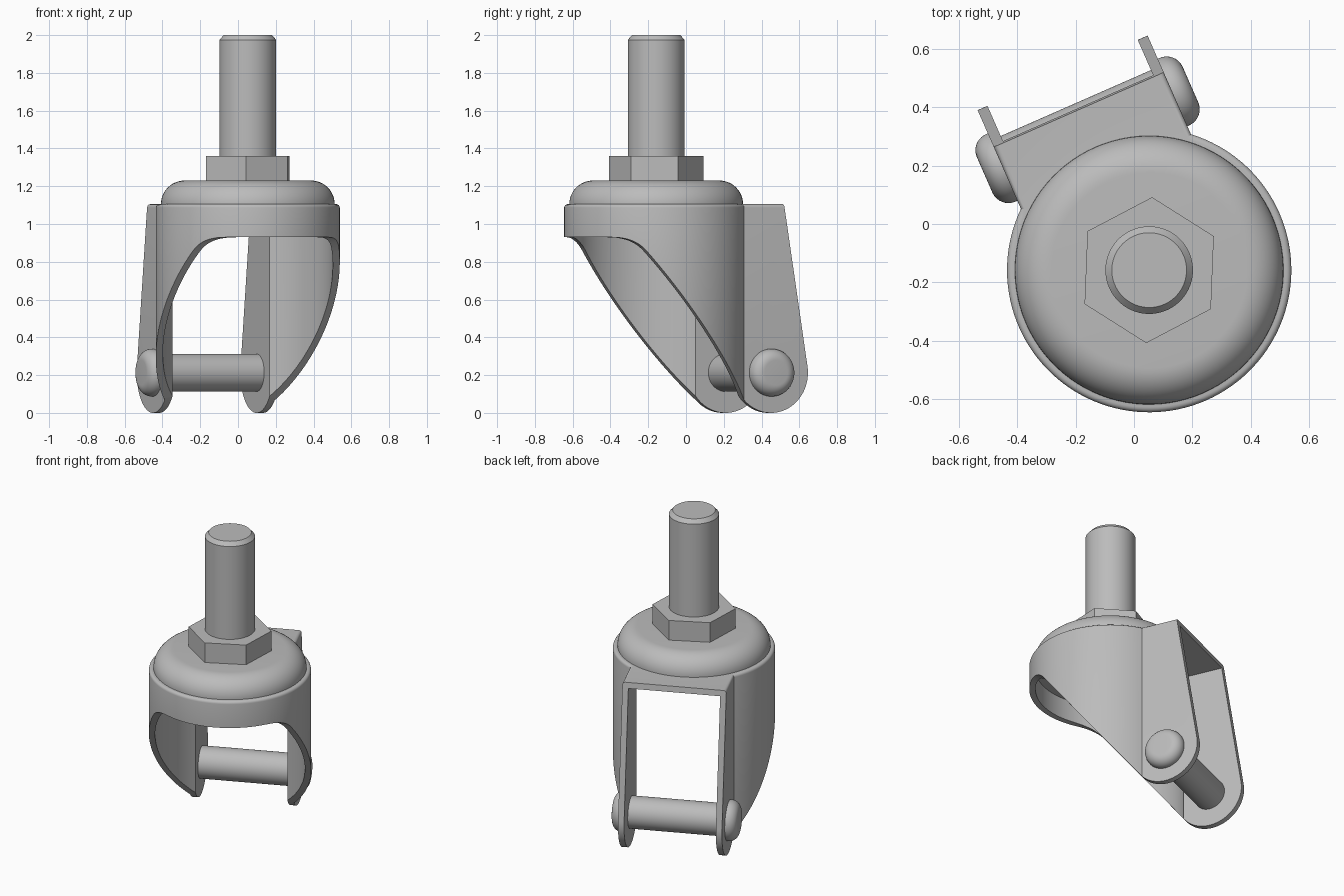
import bpy, bmesh
from math import sin, cos, pi, radians, sqrt, atan2, acos, hypot
from mathutils import Matrix, Vector

cube = bpy.data.objects.get("Cube")
if cube:
    bpy.data.objects.remove(cube, do_unlink=True)

steel = bpy.data.materials.new("grey_steel")
steel.use_nodes = True
GREY = (0.5, 0.5, 0.5, 1)
steel.diffuse_color = GREY
steel.node_tree.nodes["Principled BSDF"].inputs["Base Color"].default_value = GREY

# The swivel frame: stem axis at the origin, local +y points along the fork arms
FRAME = Matrix.Translation((0.052, -0.158, 0)) @ Matrix.Rotation(radians(23.7), 4, "Z")


def finish(name, bm):
    bmesh.ops.recalc_face_normals(bm, faces=bm.faces)
    mesh = bpy.data.meshes.new(name)
    bm.to_mesh(mesh)
    bm.free()
    mesh.materials.append(steel)
    obj = bpy.data.objects.new(name, mesh)
    bpy.context.collection.objects.link(obj)
    obj.matrix_world = FRAME
    return obj


def activate(obj):
    bpy.ops.object.select_all(action="DESELECT")
    obj.select_set(True)
    bpy.context.view_layer.objects.active = obj


def smooth(obj):
    activate(obj)
    bpy.ops.object.shade_smooth_by_angle(angle=radians(25))


def prism(name, points, offset, top_bevel=0):
    """Extrude a closed outline by an offset, optionally rounding its top rim."""
    bm = bmesh.new()
    face = bm.faces.new([bm.verts.new(p) for p in points])
    moved = bmesh.ops.extrude_face_region(bm, geom=[face])["geom"]
    verts = [g for g in moved if isinstance(g, bmesh.types.BMVert)]
    bmesh.ops.translate(bm, verts=verts, vec=offset)
    if top_bevel:
        rim = [e for e in bm.edges if all(v in verts for v in e.verts)]
        bmesh.ops.bevel(bm, geom=rim, offset=top_bevel, segments=4,
                        profile=0.5, affect="EDGES")
    return finish(name, bm)


def lathe(name, profile, steps=96, matrix=Matrix()):
    """Spin a radius/height profile around z."""
    bm = bmesh.new()
    verts = [bm.verts.new((r, 0, z)) for r, z in profile]
    edges = [bm.edges.new(pair) for pair in zip(verts, verts[1:])]
    bmesh.ops.spin(bm, geom=verts + edges, cent=(0, 0, 0), axis=(0, 0, 1),
                   angle=2 * pi, steps=steps, use_merge=True)
    bmesh.ops.remove_doubles(bm, verts=bm.verts, dist=1e-5)
    bm.transform(matrix)
    obj = finish(name, bm)
    smooth(obj)
    return obj


def arc(cx, cy, r, start, end, steps):
    return [(cx + r * cos(start + (end - start) * i / steps),
             cy + r * sin(start + (end - start) * i / steps)) for i in range(steps + 1)]


def boolean(obj, cutter, operation):
    mod = obj.modifiers.new("cut", "BOOLEAN")
    mod.operation, mod.object, mod.solver = operation, cutter, "EXACT"
    activate(obj)
    bpy.ops.object.modifier_apply(modifier=mod.name)
    bpy.data.objects.remove(cutter, do_unlink=True)


def plan(radius, half_width, back, z):
    """Round housing that runs into two straight arms."""
    kink = atan2(sqrt(radius ** 2 - half_width ** 2), half_width)
    outline = arc(0, 0, radius, pi - kink, 2 * pi + kink, 96)
    outline += [(half_width, back), (-half_width, back)]
    return [(x, y, z) for x, y in outline]


TOP, RING, WALL = 1.105, 0.93, 0.037
AXLE_Y, AXLE_Z, ARM_R = 0.525, 0.213, 0.213

# Fork housing: hollow shell
fork = prism("fork_housing", plan(0.487, 0.318, 0.9, -0.1), (0, 0, TOP + 0.1), 0.018)
hollow = prism("hollow_cutter", plan(0.487 - WALL, 0.318 - WALL, 1.1, -0.3),
               (0, 0, TOP - WALL + 0.3))
boolean(fork, hollow, "DIFFERENCE")

# Side outline: ring, filleted slanting edge, round arm end, leaning rear edge
slant = Vector((0.614, -0.789))
corner = Vector((-0.297, RING))
a, b = corner - Vector((0.09, 0)), corner + slant * 0.09
fillet = [a.lerp(corner, t / 10).lerp(corner.lerp(b, t / 10), t / 10) for t in range(11)]
dy, dz = 0.60 - AXLE_Y, TOP - AXLE_Z
rear = atan2(dz, dy) - acos(ARM_R / hypot(dy, dz))
front = atan2(-slant.x, slant.y)
side = [(-0.7, 1.3), (-0.7, RING)] + [tuple(p) for p in fillet]
side += arc(AXLE_Y, AXLE_Z, ARM_R, front, rear, 40) if front > 0 else \
    arc(AXLE_Y, AXLE_Z, ARM_R, front + 2 * pi, rear + 2 * pi, 40)
side += [(0.60, TOP), (0.57, 1.3)]
keep = prism("side_cutter", [(-0.7, y, z) for y, z in side], (1.4, 0, 0))
boolean(fork, keep, "INTERSECT")
smooth(fork)

# Swivel cap with a rounded shoulder
lathe("swivel_cap", [(0, TOP - 0.01), (0.46, TOP - 0.01)]
      + arc(0.335, TOP, 0.125, 0, pi / 2, 12) + [(0, TOP + 0.125)])

# Hexagonal nut
hexagon = arc(0, 0, 0.25, radians(4), radians(304), 5)
prism("hex_nut", [(x, y, 1.225) for x, y in hexagon], (0, 0, 0.135))

# Stem with a chamfered tip
lathe("stem", [(0, 1.35), (0.15, 1.35), (0.15, 1.975), (0.128, 2.0), (0, 2.0)])

# Axle and its rounded heads
across = Matrix.Translation((0, AXLE_Y, AXLE_Z)) @ Matrix.Rotation(pi / 2, 4, "Y")
lathe("axle", [(0, -0.3), (0.1, -0.3), (0.1, 0.3), (0, 0.3)], 64, across)
head = [(0, 0.31), (0.126, 0.31)] + arc(0.066, 0.325, 0.06, 0, pi / 2, 10) + [(0, 0.385)]
for name, sign in (("left_axle_head", 1), ("right_axle_head", -1)):
    lathe(name, [(r, z * sign) for r, z in head], 64, across)
